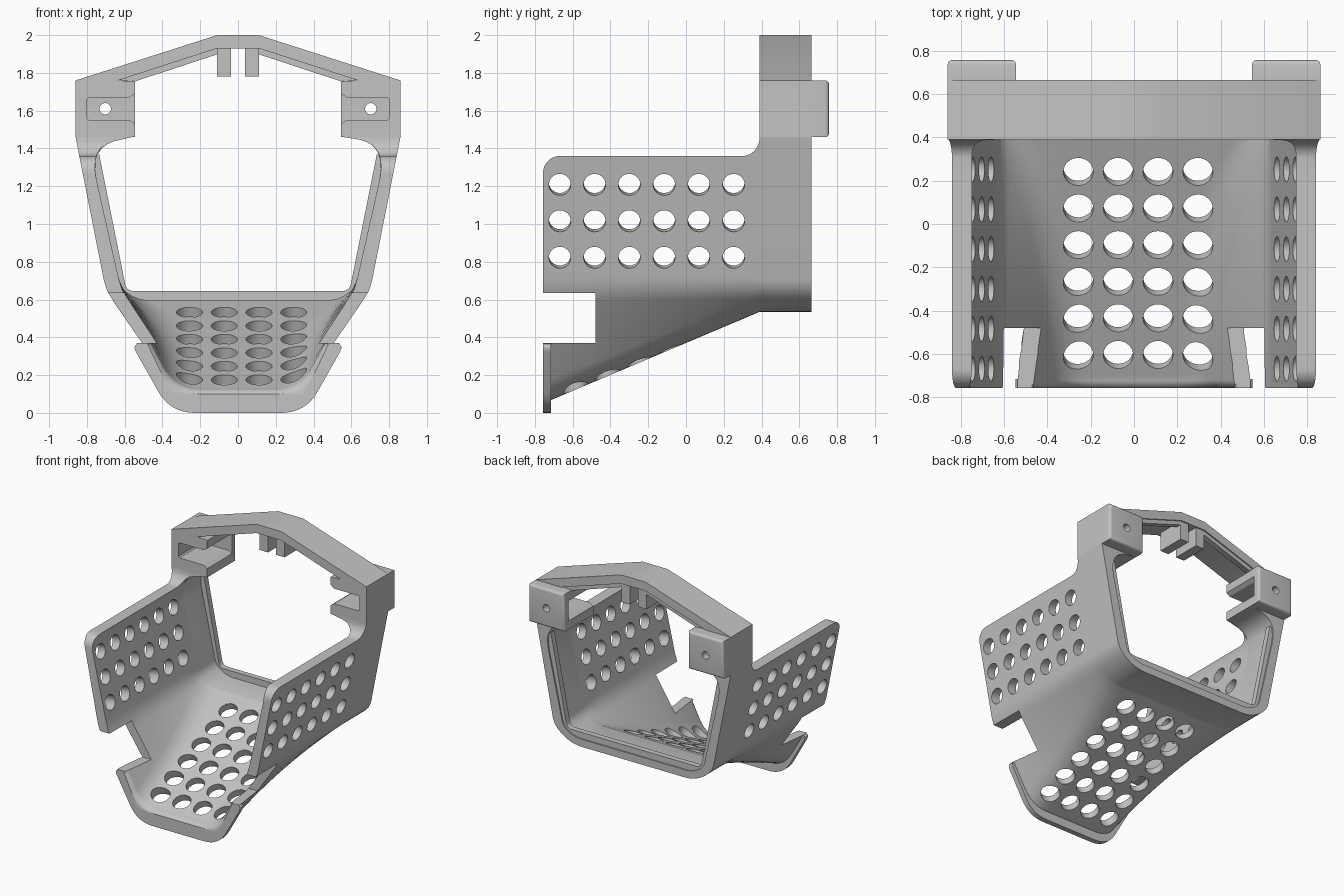
import bpy, bmesh, math
from mathutils import Vector, Matrix

cube = bpy.data.objects.get("Cube")
if cube:
    bpy.data.objects.remove(cube)

TONE = (0.55, 0.55, 0.55, 1)
grey = bpy.data.materials.new("plain grey")
grey.use_nodes = True
grey.diffuse_color = TONE
grey.node_tree.nodes["Principled BSDF"].inputs["Base Color"].default_value = TONE

FRONT, STEP, BACK, REAR = -0.757, 0.39, 0.665, 0.757


def finish(name, bm):
    mesh = bpy.data.meshes.new(name)
    bm.to_mesh(mesh)
    bm.free()
    obj = bpy.data.objects.new(name, mesh)
    bpy.context.collection.objects.link(obj)
    mesh.materials.append(grey)
    return obj


def add_loft(bm, rings):
    """Skin a list of closed 3D rings, cap both ends and face it outward."""
    loops = [[bm.verts.new(p) for p in ring] for ring in rings]
    n = len(loops[0])
    faces = [bm.faces.new(loops[0][::-1]), bm.faces.new(loops[-1])]
    for a, b in zip(loops, loops[1:]):
        for i in range(n):
            j = (i + 1) % n
            faces.append(bm.faces.new((a[i], a[j], b[j], b[i])))
    for f in faces:
        f.normal_update()
    if sum(f.calc_area() * f.normal.dot(f.verts[0].co) for f in faces) < 0:
        bmesh.ops.reverse_faces(bm, faces=faces)


def strip(outer, inner, y):
    """Symmetric band outline: +x halves listed from the end to the middle."""
    flip = lambda pts: [(-x, z) for x, z in pts]
    path = list(outer) + flip(reversed(outer)) + flip(inner) + list(reversed(inner))
    return [(x, y, z) for x, z in path]


def band(name, outer, inner, y0, y1):
    bm = bmesh.new()
    add_loft(bm, [strip(outer, inner, y) for y in (y0, y1)])
    return finish(name, bm)


def rounded(points, sizes, steps=8):
    """Round the inner corners of a path."""
    pts = [Vector(p) for p in points]
    out = [tuple(pts[0])]
    for i, d in enumerate(sizes, 1):
        p = pts[i]
        a = p + (pts[i - 1] - p).normalized() * d
        b = p + (pts[i + 1] - p).normalized() * d
        for k in range(steps + 1):
            t = k / steps
            out.append(tuple(a * (1 - t) ** 2 + p * 2 * t * (1 - t) + b * t * t))
    out.append(tuple(pts[-1]))
    return out


def add_prism(bm, profile, y0, y1):
    add_loft(bm, [[(x, y, z) for x, z in profile] for y in (y0, y1)])


def add_box(bm, xa, xb, y0, y1, z0, z1):
    add_prism(bm, [(xa, z0), (xb, z0), (xb, z1), (xa, z1)], y0, y1)


def add_hole(bm, centre, axis, radius, depth):
    turn = Vector(axis).to_track_quat('Z', 'Y').to_matrix().to_4x4()
    bmesh.ops.create_cone(bm, cap_ends=True, segments=32, radius1=radius, radius2=radius,
                          depth=depth, matrix=Matrix.Translation(centre) @ turn)


def cut(cutter, *targets):
    """Subtract a helper from each target, then discard it."""
    cutter.hide_render = True
    for obj in targets:
        mod = obj.modifiers.new("cut", 'BOOLEAN')
        mod.operation = 'DIFFERENCE'
        mod.solver = 'EXACT'
        mod.object = cutter
        bpy.context.view_layer.objects.active = obj
        bpy.ops.object.modifier_apply(modifier=mod.name)
    bpy.data.objects.remove(cutter)


# Shell: tilted walls blending into a sloping floor
def slope(y):
    return (max(-0.72, min(y, STEP)) + 0.71) / 1.1


def floor_z(y):
    return 0.07 + slope(y) * 0.465


def wall_x(z):
    return 0.70 + (z - 0.65) * 0.1975


def shoulder(top, steps=8):
    """Inner rounding under the mounts, cut off at the wall's top edge."""
    start, corner = Vector((0.56, 1.46)), Vector((0.80, 1.46))
    end = corner + (Vector((0.62, 0.66)) - corner).normalized() * 0.24
    first = math.sqrt((1.46 - top) / (1.46 - end.y))
    out = []
    for k in range(steps + 1):
        t = first + (1 - first) * k / steps
        out.append(tuple(start * (1 - t) ** 2 + corner * 2 * t * (1 - t) + end * t * t))
    return out


def shell_ring(y, top):
    f, w = floor_z(y), 0.36 + 0.2 * slope(y) ** 2
    roll = 0.025 * max(0, 1 - (y - FRONT) / 0.035) ** 2
    foot, knee = Vector((w, f)), Vector((0.70, 0.65))
    span = (knee - foot).length
    outer = rounded([(wall_x(top), top), knee, foot, (0.08, f)],
                    [min(0.07, 0.35 * span), min(0.13, 0.6 * span)])
    f += 0.06 - roll
    foot, knee = Vector((w - 0.032 + roll, f)), Vector((0.62, 0.66))
    span = (knee - foot).length
    arch = shoulder(top)
    inner = arch[:-1] + rounded([arch[-1], knee, foot, (0.08, f)],
                                [min(0.07, 0.35 * span), min(0.13, 0.6 * span)])
    return strip(outer, inner, y)


# Top edge of the side walls: rounded front corner, level run, fillet up to the frame
arc = [math.radians(a) for a in range(0, 91, 10)]
edge = [(FRONT + 0.09 - 0.09 * math.cos(a), 1.27 + 0.09 * math.sin(a)) for a in arc]
edge += [(FRONT + 0.09 + (STEP - FRONT - 0.18) * i / 10, 1.36) for i in range(1, 10)]
edge += [(STEP - 0.09 + 0.09 * math.sin(a), 1.46 - 0.10 * math.cos(a)) for a in arc[:-1]]
edge += [(STEP, 1.46), (BACK, 1.46)]
bm = bmesh.new()
add_loft(bm, [shell_ring(y, top) for y, top in edge])
shell = finish("shell", bm)

# Side notches and vent holes
bm = bmesh.new()
for s in (-1, 1):
    add_box(bm, s * 0.4, s, -0.9, -0.48, 0.37, 0.635)
    for row in range(3):
        z = 0.83 + 0.193 * row
        for col in range(6):
            centre = (s * (wall_x(z) - 0.04), -0.668 + 0.184 * col, z)
            add_hole(bm, centre, (s, 0, -0.1975), 0.058, 0.24)
for row in range(6):
    y = -0.60 + 0.169 * row
    for col in range(4):
        add_hole(bm, (-0.257 + 0.184 * col, y, floor_z(y) + 0.05), (0, -0.427, 1), 0.069, 0.26)
cut(finish("vent_cutter", bm), shell)

# Front flange under the floor edge
flange = band("front_flange",
              rounded([(0.47, 0.37), (0.567, 0.37), (0.358, 0), (0.06, 0)], [0.06, 0.13]),
              rounded([(0.465, 0.365), (0.52, 0.365), (0.355, 0.07), (0.06, 0.07)], [0.02, 0.12]),
              FRONT, -0.715)

# Rear frame: arch with its two side mounts
frame = band("rear_arch", [(0.86, 1.46), (0.86, 1.76), (0.11, 2.0)],
             [(0.545, 1.46), (0.545, 1.755), (0.635, 1.76), (0.11, 1.93)], STEP, BACK)

# Mount blocks behind the frame
mounts = []
for s, side in ((1, "left"), (-1, "right")):
    bm = bmesh.new()
    add_box(bm, s * 0.545, s * 0.86, BACK, REAR, 1.46, 1.76)
    rim = [e for e in bm.edges if all(v.co.y > 0.7 for v in e.verts)]
    bmesh.ops.bevel(bm, geom=rim, offset=0.02, segments=4, profile=0.5, affect='EDGES')
    mounts.append(finish(side + "_mount_block", bm))

# Pockets open to the front and the inside, with a screw hole behind
bm = bmesh.new()
half = [(0.5, 0.08), (0.545, 0.08), (0.575, 0.06), (0.79, 0.06), (0.80, 0.05)]
pocket = [(x, 1.61 + h) for x, h in half] + [(x, 1.61 - h) for x, h in reversed(half)]
for s in (-1, 1):
    add_prism(bm, [(s * x, z) for x, z in pocket], 0.3, 0.70)
cut(finish("pocket_cutter", bm), frame, *mounts)
bm = bmesh.new()
for s in (-1, 1):
    add_hole(bm, (s * 0.703, 0.75, 1.61), (0, 1, 0), 0.03, 0.16)
cut(finish("screw_cutter", bm), *mounts)

# Thin stop lip around the rear opening
lower_lip = band("lower_stop_lip",
                 rounded([(0.785, 1.34), (0.635, 0.66), (0.54, 0.585), (0.06, 0.585)], [0.03, 0.03]),
                 rounded([(0.735, 1.37), (0.59, 0.645), (0.06, 0.645)], [0.04]), 0.61, 0.655)
bm = bmesh.new()
for s in (-1, 1):
    bar = [(0.64, 1.763), (0.105, 1.936), (0.105, 1.90), (0.545, 1.755)]
    add_prism(bm, [(s * x, z) for x, z in bar], 0.61, 0.655)
upper_lip = finish("upper_stop_lip", bm)

# Pair of clip prongs under the arch
bm = bmesh.new()
for s in (-1, 1):
    add_box(bm, s * 0.036, s * 0.11, 0.43, 0.655, 1.78, 1.935)
prongs = finish("clip_prongs", bm)

# Smooth the curved surfaces, keep edges sharp
bpy.ops.object.select_all(action='DESELECT')
for obj in [shell, flange, frame, lower_lip, upper_lip, prongs] + mounts:
    obj.select_set(True)
bpy.context.view_layer.objects.active = shell
bpy.ops.object.shade_smooth_by_angle(angle=math.radians(30))
